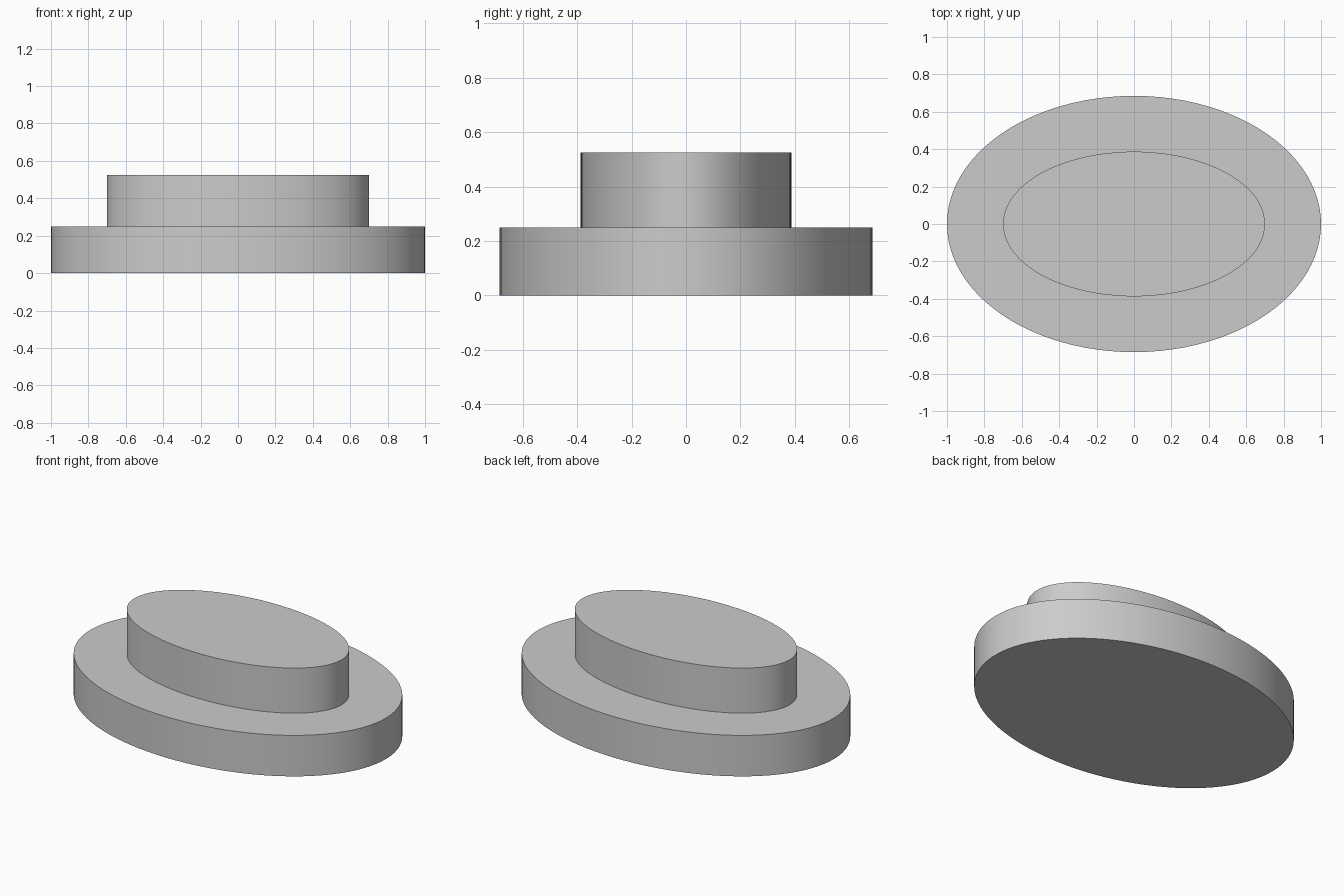
import bpy

if "Cube" in bpy.data.objects:
    bpy.data.objects.remove(bpy.data.objects["Cube"])

# Single grey finish
grey = bpy.data.materials.new("plain_grey")
grey.diffuse_color = (0.6, 0.6, 0.6, 1)
grey.use_nodes = True
grey.node_tree.nodes["Principled BSDF"].inputs["Base Color"].default_value = grey.diffuse_color


def oval_disc(name, rx, ry, z0, z1):
    """Upright elliptical disc between two heights."""
    bpy.ops.mesh.primitive_cylinder_add(vertices=96, radius=1, depth=1,
                                        location=(0, 0, (z0 + z1) / 2))
    disc = bpy.context.object
    disc.name = name
    disc.scale = (rx, ry, z1 - z0)
    bpy.ops.object.transform_apply(location=False, rotation=False, scale=True)
    bpy.ops.object.shade_smooth_by_angle()
    disc.data.materials.append(grey)
    return disc


# Wide lower plinth and narrower upper step
oval_disc("lower_plinth", 1.0, 0.685, 0.0, 0.25)
oval_disc("upper_step", 0.70, 0.387, 0.25, 0.525)
